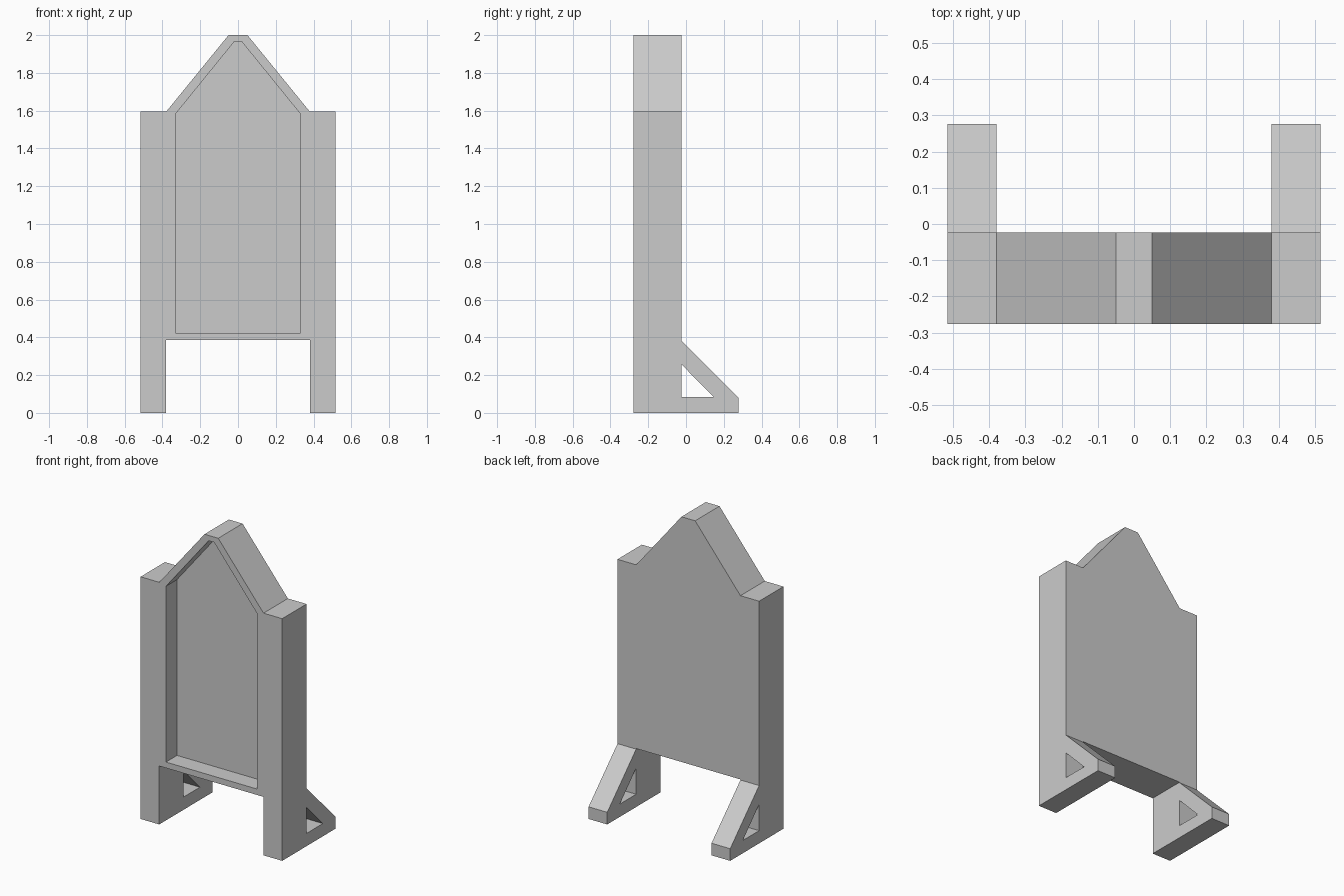
import bpy
import bmesh
from mathutils import Vector

if "Cube" in bpy.data.objects:
    bpy.data.objects.remove(bpy.data.objects["Cube"])

FRONT, BACK = -0.277, -0.024   # faces of the upright body
POST_OUT, POST_IN = 0.516, 0.38
FOOT_END = 0.277


def extrude_profile(name, points, offset):
    """Make a flat-sided solid by sweeping a planar profile along offset."""
    bm = bmesh.new()
    face = bm.faces.new([bm.verts.new(p) for p in points])
    swept = bmesh.ops.extrude_face_region(bm, geom=[face], use_keep_orig=True)
    verts = [v for v in swept["geom"] if isinstance(v, bmesh.types.BMVert)]
    bmesh.ops.translate(bm, verts=verts, vec=Vector(offset))
    bmesh.ops.recalc_face_normals(bm, faces=bm.faces)
    mesh = bpy.data.meshes.new(name)
    bm.to_mesh(mesh)
    bm.free()
    obj = bpy.data.objects.new(name, mesh)
    bpy.context.collection.objects.link(obj)
    return obj


def symmetric(half, y):
    """Mirror a half outline of (x, z) points across x = 0."""
    full = half + [(-x, z) for x, z in reversed(half)]
    return [(x, y, z) for x, z in full]


# Upright body: two posts, panel and gabled top
body_half = [(POST_IN, 0.385), (POST_IN, 0), (POST_OUT, 0),
             (POST_OUT, 1.595), (POST_IN, 1.595), (0.05, 2.0)]
body = extrude_profile("upright_body", symmetric(body_half, FRONT),
                       (0, BACK - FRONT, 0))

# Recess in the front, following the gable outline
recess_half = [(0.331, 0.424), (0.331, 1.582), (0.02, 1.965)]
cutter = extrude_profile("recess_cutter", symmetric(recess_half, FRONT - 0.1),
                         (0, 0.1 + 0.115, 0))
cutter.hide_render = True
cutter.display_type = 'WIRE'
cut = body.modifiers.new("recess", 'BOOLEAN')
cut.operation = 'DIFFERENCE'
cut.solver = 'EXACT'
cut.object = cutter

# Rear feet: base bar and diagonal strut around a triangular opening
foot_profile = [(BACK, 0), (FOOT_END, 0), (FOOT_END, 0.08), (BACK, 0.381),
                (BACK, 0.257), (0.146, 0.084), (BACK, 0.084)]
for side, x in (("left", -POST_OUT), ("right", POST_IN)):
    extrude_profile(side + "_rear_foot", [(x, y, z) for y, z in foot_profile],
                    (POST_OUT - POST_IN, 0, 0))
